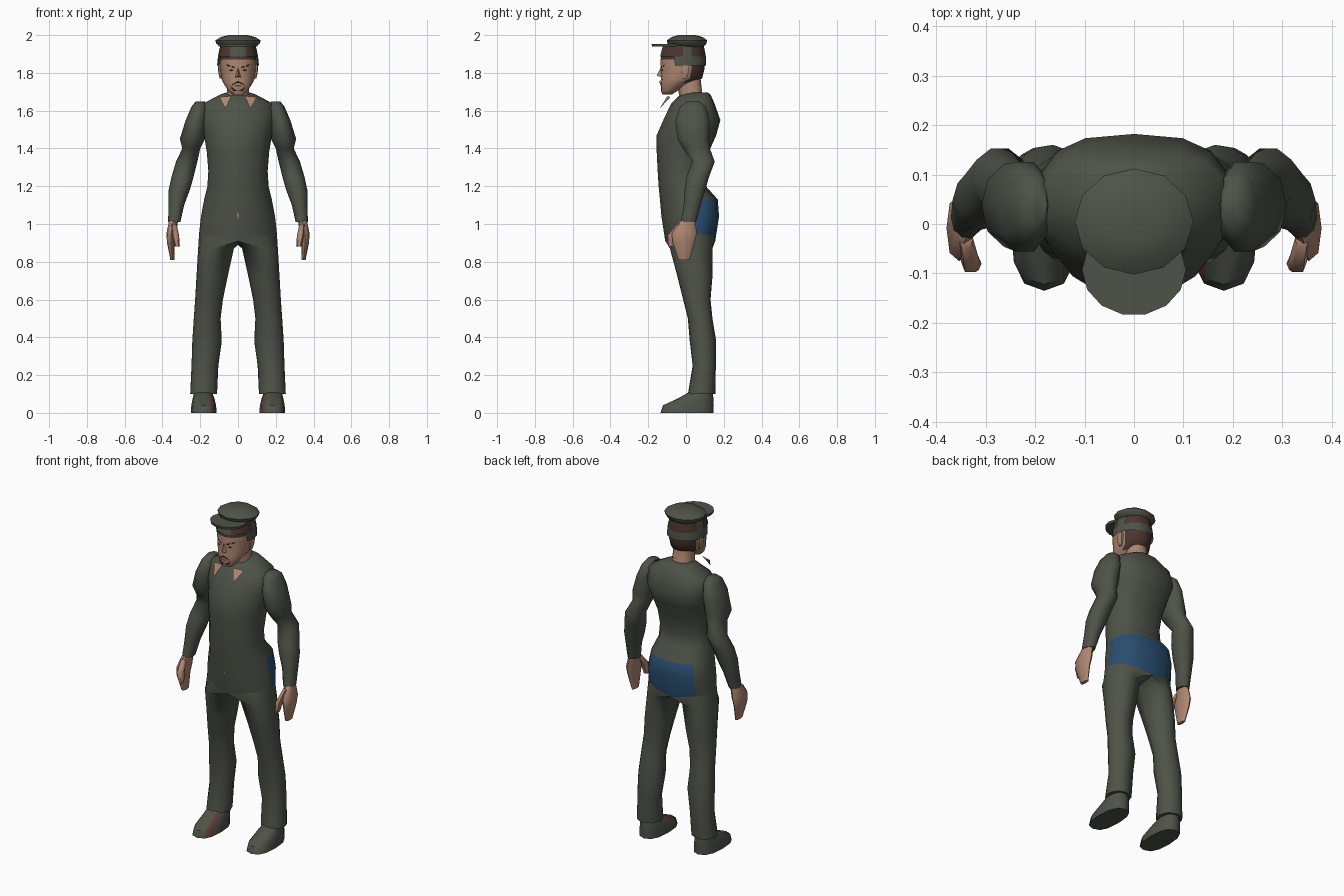
import bpy, bmesh, math
from mathutils import Vector
from mathutils.bvhtree import BVHTree

if "Cube" in bpy.data.objects:
    bpy.data.objects.remove(bpy.data.objects["Cube"])


def material(name, rgb):
    m = bpy.data.materials.new(name)
    m.diffuse_color = (*rgb, 1)
    m.use_nodes = True
    m.node_tree.nodes["Principled BSDF"].inputs["Base Color"].default_value = m.diffuse_color
    return m


OLIVE = material("olive cloth", (0.076, 0.086, 0.065))
SKIN = material("skin", (0.42, 0.235, 0.165))
HAIR = material("brown hair", (0.070, 0.036, 0.028))
BLUE = material("blue patch", (0.022, 0.075, 0.16))
DARK = material("dark beard", (0.014, 0.010, 0.009))
RED = material("shoe stripe", (0.13, 0.045, 0.035))


def finish(name, bm, mats, rule=None, angle=60):
    """Turn a bmesh into a shaded object; rule(face centre) gives the material slot."""
    if rule:
        for f in bm.faces:
            f.material_index = rule(f.calc_center_median())
    me = bpy.data.meshes.new(name)
    bm.to_mesh(me)
    bm.free()
    for m in mats:
        me.materials.append(m)
    ob = bpy.data.objects.new(name, me)
    bpy.context.collection.objects.link(ob)
    bpy.ops.object.select_all(action='DESELECT')
    ob.select_set(True)
    bpy.context.view_layer.objects.active = ob
    bpy.ops.object.shade_smooth_by_angle(angle=math.radians(angle))
    return ob


def section(ring, angles, power):
    """Rounded cross-section (z, x0, x1, y0, y1); power is (front, back) boxiness."""
    z, x0, x1, y0, y1 = ring
    pts = []
    for a in angles:
        c, s = math.cos(math.radians(a)), math.sin(math.radians(a))
        p = power[0] if s < 0 else power[1]
        u = math.copysign(abs(c) ** (2 / p), c)
        v = math.copysign(abs(s) ** (2 / p), s)
        pts.append(((x0 + x1) / 2 + u * (x1 - x0) / 2, (y0 + y1) / 2 + v * (y1 - y0) / 2, z))
    return pts


def loft(name, rings, mats, n=12, power=(2.4, 2.4), rule=None, side=1, keep=None, angle=60,
         angles=None, start=None, caps=(True, True)):
    """Skin a stack of sections; start is an optional ready-made first section."""
    bm = bmesh.new()
    angles = angles or [360 * i / n for i in range(n)]
    n = len(angles)
    sections = ([start] if start else []) + [section(r, angles, power) for r in rings]
    loops = [[bm.verts.new((side * x, y, z)) for x, y, z in s] for s in sections]
    for a, b in zip(loops, loops[1:]):
        for i in range(n):
            j = (i + 1) % n
            bm.faces.new((a[i], a[j], b[j], b[i]))
    for cap, loop in zip(caps, (loops[0], loops[-1])):
        if cap:
            bm.faces.new(loop)
    bmesh.ops.recalc_face_normals(bm, faces=bm.faces)
    if keep:
        bad = [f for f in bm.faces if not keep(f.calc_center_median())]
        bmesh.ops.delete(bm, geom=bad, context='FACES')
    return finish(name, bm, mats, rule, angle)


def centred(rows):
    return [(z, -w, w, y0, y1) for z, w, y0, y1 in rows]


def plate(name, target, points, mat):
    """Thin painted detail laid on the front of a part, outline in (x, z)."""
    bm = bmesh.new()
    bm.from_mesh(target.data)
    tree = BVHTree.FromBMesh(bm)
    bm.free()
    bm = bmesh.new()
    vs = []
    for x, z in points:
        hit = tree.ray_cast(Vector((x, -1, z)), Vector((0, 1, 0)))[0]
        vs.append(bm.verts.new((x, (hit.y if hit else -0.12) - 0.005, z)))
    f = bm.faces.new(vs)
    f.normal_update()
    if f.normal.y > 0:
        f.normal_flip()
    finish(name, bm, [mat])


def solid(name, verts, faces, mat):
    bm = bmesh.new()
    vs = [bm.verts.new(v) for v in verts]
    for f in faces:
        bm.faces.new([vs[i] for i in f])
    bmesh.ops.recalc_face_normals(bm, faces=bm.faces)
    finish(name, bm, [mat], angle=30)


# Hip line shared by torso and legs, dipping towards the crotch
TORSO = (1.85, 2.7)
half = [-90 + 22.5 * k for k in range(9)]
around = half + [90 + 22.5 * k for k in range(1, 8)]
hip = [(x, y, z - .04 * (1 - abs(x) / .206))
       for x, y, z in section((.95, -.206, .206, -.11, .155), around, (1.85, 2.4))]

# Torso with blue seat patch
torso = loft("torso", centred([
    (1.04, .196, -.13, .175),
    (1.13, .179, -.138, .168), (1.20, .162, -.145, .105), (1.28, .157, -.15, .10),
    (1.38, .165, -.155, .12), (1.47, .18, -.155, .16), (1.55, .20, -.12, .182),
    (1.635, .19, -.08, .152), (1.685, .095, -.03, .13), (1.697, .06, 0, .115)]),
    [OLIVE, BLUE], power=TORSO, angles=around, start=hip, caps=(False, True),
    rule=lambda c: int(c.z < 1.13 and c.y > .03 and c.x > -.14))
plate("trouser_fly", torso, [(-.006, 1.05), (0, 1.022), (.006, 1.05), (0, 1.066)], SKIN)


def stripe(c):
    """Slim band over the inner front corner of a shoe."""
    u = (abs(c.x) - .182) / .0625
    v = (c.y - .005 - .6 * c.z) / (.14 - .6 * c.z)
    return int(c.z > .005 and 203 < math.degrees(math.atan2(v, u)) % 360 < 247)


# Limbs, both sides
crotch = [(0, .07, .898), (0, .02, .89), (0, -.05, .898)]
for side, tag in ((-1, "right"), (1, "left")):
    loft(tag + "_leg", [
        (.87, .022, .211, -.085, .14),
        (.72, .055, .22, -.045, .14), (.60, .08, .227, -.015, .13), (.50, .092, .234, .01, .14),
        (.38, .086, .242, .02, .16), (.25, .104, .246, .035, .158), (.10, .111, .253, .01, .155)],
        [OLIVE], side=side, power=(2.1, 2.1), angles=half + [135, 180, 225],
        start=hip[:9] + crotch, caps=(False, True))
    loft(tag + "_shoe", [
        (0, .113, .25, -.135, .145), (.04, .116, .247, -.122, .147),
        (.078, .125, .24, -.04, .145), (.115, .14, .23, .025, .14)],
        [OLIVE, RED], side=side, power=(2.6, 2.4), angle=45, rule=stripe)
    loft(tag + "_sleeve", [
        (1.01, .305, .37, -.03, .055), (1.10, .285, .368, -.015, .08),
        (1.18, .255, .367, -.01, .105), (1.25, .235, .352, 0, .125),
        (1.33, .215, .328, .03, .155), (1.40, .20, .295, -.02, .13),
        (1.45, .175, .308, -.05, .125), (1.55, .165, .277, -.06, .13),
        (1.62, .165, .247, -.035, .11), (1.648, .175, .225, 0, .075)],
        [OLIVE], n=10, power=(2.1, 2.1), side=side)
    loft(tag + "_hand", [
        (.81, .335, .358, -.04, .02), (.90, .335, .376, -.07, .045),
        (.95, .328, .379, -.075, .058), (1.03, .315, .362, -.02, .047)],
        [SKIN], n=8, side=side)
    loft(tag + "_thumb", [
        (.88, .308, .335, -.095, -.065), (.94, .312, .35, -.1, -.05),
        (1.0, .325, .355, -.05, -.01)], [SKIN], n=6, side=side)
    # Loose collar points
    solid(tag + "_collar_point", [
        (side * .035, -.098, 1.678), (side * .10, -.085, 1.672),
        (side * .066, -.14, 1.61), (side * .067, -.086, 1.668)],
        [(0, 1, 2), (0, 1, 3), (1, 2, 3), (0, 2, 3)], SKIN)
    # Ears
    loft(tag + "_ear", [
        (1.77, .085, .097, -.02, .005), (1.80, .085, .104, -.025, .015),
        (1.835, .085, .107, -.025, .02), (1.85, .085, .10, -.015, .01)],
        [SKIN], n=6, side=side)

# Neck and head, hair coloured on the back and crown
loft("neck", centred([
    (1.66, .07, -.03, .10), (1.70, .058, -.04, .085), (1.79, .055, -.05, .075)]), [SKIN])
head = loft("head", centred([
    (1.685, .03, -.125, -.075), (1.705, .052, -.132, -.045), (1.75, .08, -.135, .035),
    (1.77, .088, -.133, .085), (1.82, .094, -.133, .098), (1.87, .096, -.135, .102),
    (1.945, .088, -.12, .09)]), [SKIN, HAIR], n=16, power=(2.1, 2.1),
    rule=lambda c: int(c.z > 1.87 or (c.z > 1.755 and c.y > .01)))
solid("nose", [(0, -.125, 1.845), (-.018, -.125, 1.775), (.018, -.125, 1.775), (0, -.155, 1.785)],
      [(0, 1, 3), (0, 2, 3), (1, 2, 3), (0, 1, 2)], SKIN)

# Painted face details
for s, tag in ((-1, "right"), (1, "left")):
    plate(tag + "_eyebrow", head,
          [(s * .018, 1.832), (s * .06, 1.846), (s * .06, 1.838), (s * .018, 1.823)], DARK)
    plate(tag + "_eye", head,
          [(s * .022, 1.813), (s * .036, 1.820), (s * .05, 1.813), (s * .036, 1.808)], DARK)
    plate(tag + "_moustache", head,
          [(0, 1.758), (s * .03, 1.742), (s * .038, 1.722), (s * .026, 1.738), (0, 1.748)], DARK)
plate("goatee", head, [(-.036, 1.722), (.036, 1.722), (.022, 1.703), (-.022, 1.703)], DARK)
plate("mouth", head, [(-.02, 1.735), (.02, 1.735), (.014, 1.728), (-.014, 1.728)], RED)

# Cap band, open over the face, with hair showing above it at temples and nape
loft("cap_band", centred([
    (1.84, .111, -.128, .106), (1.888, .106, -.137, .105), (1.945, .094, -.122, .094)]),
    [OLIVE, HAIR], n=16, power=(2.1, 2.0),
    keep=lambda c: c.z > 1.888 or (c.z > 1.85 and c.y > -.05),
    rule=lambda c: int(c.z > 1.888 and (-.11 < c.y < -.03 or c.y > .03)))

# Cap crown
loft("cap_crown", [
    (1.935, -.085, .085, -.075, .09), (1.955, -.115, .115, -.098, .108),
    (1.972, -.12, .12, -.102, .112), (1.99, -.09, .09, -.075, .088),
    (2.0, -.05, .05, -.04, .05)], [OLIVE], power=(2, 2), angle=40)

# Cap visor
loft("cap_visor", [
    (1.94, -.103, .103, -.182, .0), (1.954, -.105, .105, -.185, .0)],
    [OLIVE], n=14, power=(2, 2), angle=30)
